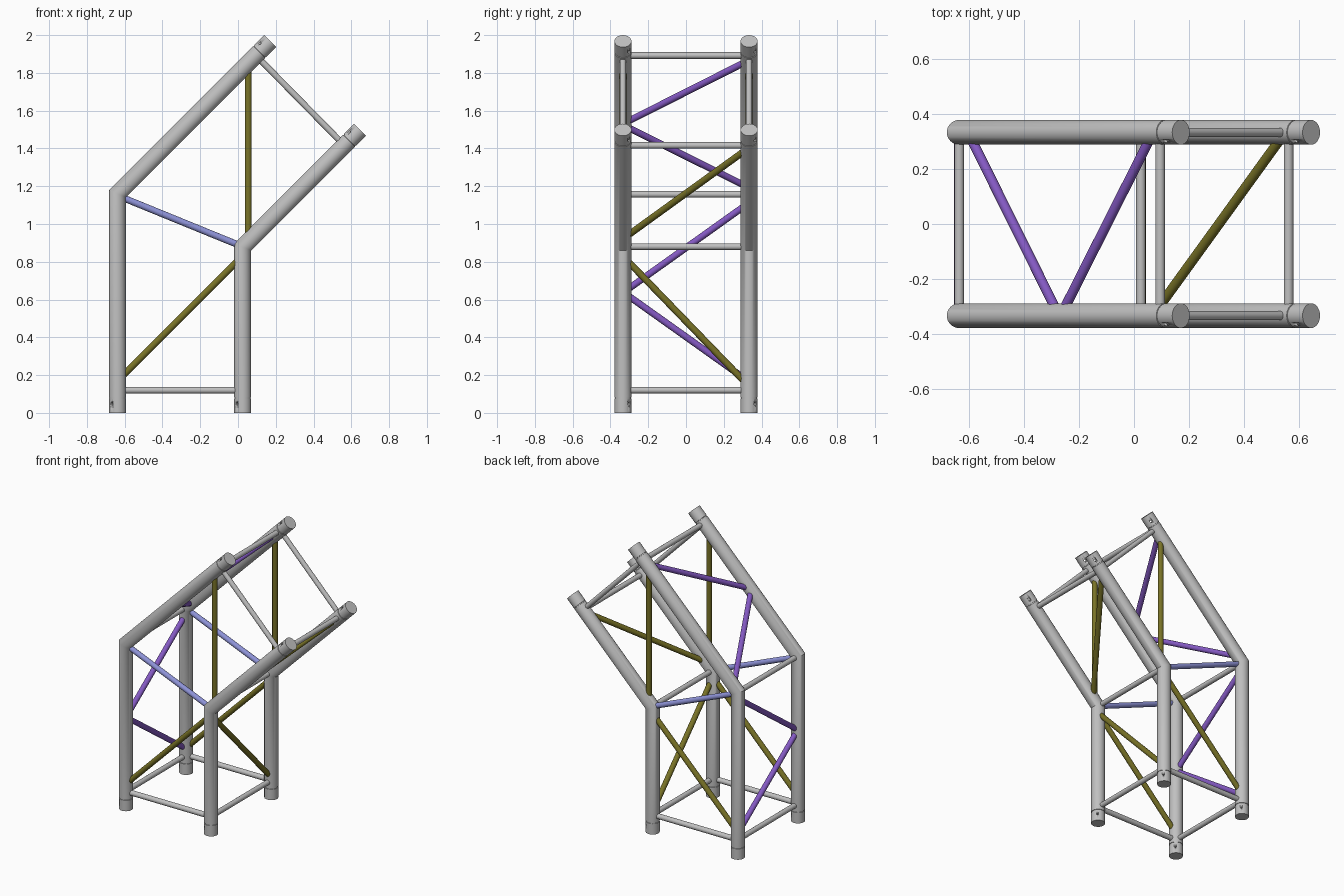
import bpy, bmesh, math
from mathutils import Vector

if "Cube" in bpy.data.objects:
    bpy.data.objects.remove(bpy.data.objects["Cube"])

Y = 0.334            # half depth between chord centres
R = 0.045            # chord radius
D = math.sqrt(0.5)
OUT_X, OUT_Z = -0.637, 1.160   # bend of the outer chord
IN_X, IN_Z = 0.025, 0.878      # bend of the inner chord


def material(name, rgb):
    m = bpy.data.materials.new(name)
    m.diffuse_color = (*rgb, 1)
    m.use_nodes = True
    m.node_tree.nodes["Principled BSDF"].inputs["Base Color"].default_value = m.diffuse_color
    return m


GREY = material("aluminium grey", (0.53, 0.53, 0.53))
PURPLE = material("purple", (0.23, 0.10, 0.54))
OLIVE = material("olive", (0.19, 0.17, 0.02))
BLUE = material("periwinkle blue", (0.27, 0.29, 0.68))


def finish(name, bm, mat):
    bmesh.ops.recalc_face_normals(bm, faces=bm.faces)
    me = bpy.data.meshes.new(name)
    bm.to_mesh(me)
    bm.free()
    me.materials.append(mat)
    ob = bpy.data.objects.new(name, me)
    bpy.context.collection.objects.link(ob)
    bpy.context.view_layer.objects.active = ob
    ob.select_set(True)
    bpy.ops.object.shade_smooth_by_angle(angle=math.radians(35))
    ob.select_set(False)
    return ob


def tube(name, rings, mat, side, sides=32):
    """Capped tube through rings of (centre, in-plane radius vector, radius along side)."""
    bm = bmesh.new()
    loops = []
    for c, u, r in rings:
        loops.append([bm.verts.new(c + u * math.cos(a) + side * r * math.sin(a))
                      for a in (2 * math.pi * i / sides for i in range(sides))])
    for a, b in zip(loops, loops[1:]):
        for i in range(sides):
            j = (i + 1) % sides
            bm.faces.new((a[i], a[j], b[j], b[i]))
    bm.faces.new(loops[0])
    bm.faces.new(loops[-1])
    return finish(name, bm, mat)


def brace(name, a, b, mat, r=0.018):
    a, b = Vector(a), Vector(b)
    d = (b - a).normalized()
    u = d.orthogonal().normalized()
    return tube(name, [(a, u * r, r), (b, u * r, r)], mat, d.cross(u), 20)


def outer(x, y):     # point on the sloped outer chord plane
    return (x, y, x - OUT_X + OUT_Z)


def inner(x, y):     # point on the sloped inner chord plane
    return (x, y, x - IN_X + IN_Z)


def chord(name, x, y, bend_z, run):
    """Upright leg, mitred 45 degree bend and slope, grooved end couplers, pin holes."""
    foot, bend = Vector((x, y, 0)), Vector((x, y, bend_z))
    up, slope = Vector((0, 0, 1)), Vector((D, 0, D))
    flat, tilt = Vector((1, 0, 0)), Vector((D, 0, -D))
    tip = bend + slope * run
    groove = [(0, R), (0.076, R), (0.077, R - 0.003), (0.081, R - 0.003), (0.082, R)]
    rings = [(foot + up * h, flat * r, r) for h, r in groove]
    mitre = (flat + tilt).normalized() * R / math.cos(math.pi / 8)
    rings.append((bend, mitre, R))
    rings += [(tip - slope * h, tilt * r, r) for h, r in reversed(groove)]
    side = Vector((0, 1, 0))
    ob = tube(name, rings, GREY, side)
    # pin holes through both couplers
    for i, (c, u) in enumerate(((foot + up * 0.048, flat), (tip - slope * 0.048, tilt))):
        d = (u + side).normalized() * 0.08
        cut = brace(f"{name}_pin_hole_cutter_{i}", c - d, c + d, GREY, 0.008)
        cut.hide_render = True
        cut.hide_viewport = True
        mod = ob.modifiers.new("pin hole", 'BOOLEAN')
        mod.object = cut
        mod.solver = 'EXACT'


# Parts repeated on the front and back frames
for s, tag in ((-1, "front"), (1, "back")):
    y = s * Y
    chord(f"outer_chord_{tag}", OUT_X, y, OUT_Z, 0.808 / D)
    chord(f"inner_chord_{tag}", IN_X, y, IN_Z, 0.621 / D)
    brace(f"bottom_rail_{tag}", (OUT_X, y, 0.12), (IN_X, y, 0.12), GREY)
    brace(f"end_rail_{tag}", outer(0.095, y), inner(0.563, y), GREY, 0.0165)
    brace(f"bend_brace_{tag}", (OUT_X, y, 1.150), (IN_X, y, 0.880), BLUE)
    brace(f"lower_diagonal_{tag}", (OUT_X, y, 0.17), (IN_X, y, 0.832), OLIVE)
    brace(f"upper_post_{tag}", inner(0.054, y), outer(0.054, y), OLIVE)

# Cross rails joining front and back
for name, x, z in (("outer_foot", OUT_X, 0.12), ("inner_foot", IN_X, 0.12),
                   ("outer_bend", OUT_X, 1.157), ("inner_bend", IN_X, 0.88),
                   ("outer_top", 0.095, 1.892), ("inner_top", 0.563, 1.416)):
    brace(f"{name}_cross_rail", (x, -Y, z), (x, Y, z), GREY, 0.0175)

# Zigzag bracing of the outer face
brace("outer_zigzag_1", (OUT_X, Y, 0.165), (OUT_X, -Y, 0.640), PURPLE)
brace("outer_zigzag_2", (OUT_X, -Y, 0.636), (OUT_X, Y, 1.112), PURPLE)
brace("outer_zigzag_3", outer(-0.605, Y), outer(-0.273, -Y), PURPLE)
brace("outer_zigzag_4", outer(-0.267, -Y), outer(0.070, Y), PURPLE)

# Diagonals of the inner face
brace("inner_diagonal_lower", (IN_X, Y, 0.14), (IN_X, -Y, 0.83), OLIVE)
brace("inner_diagonal_upper", inner(0.068, -Y), inner(0.551, Y), OLIVE)
